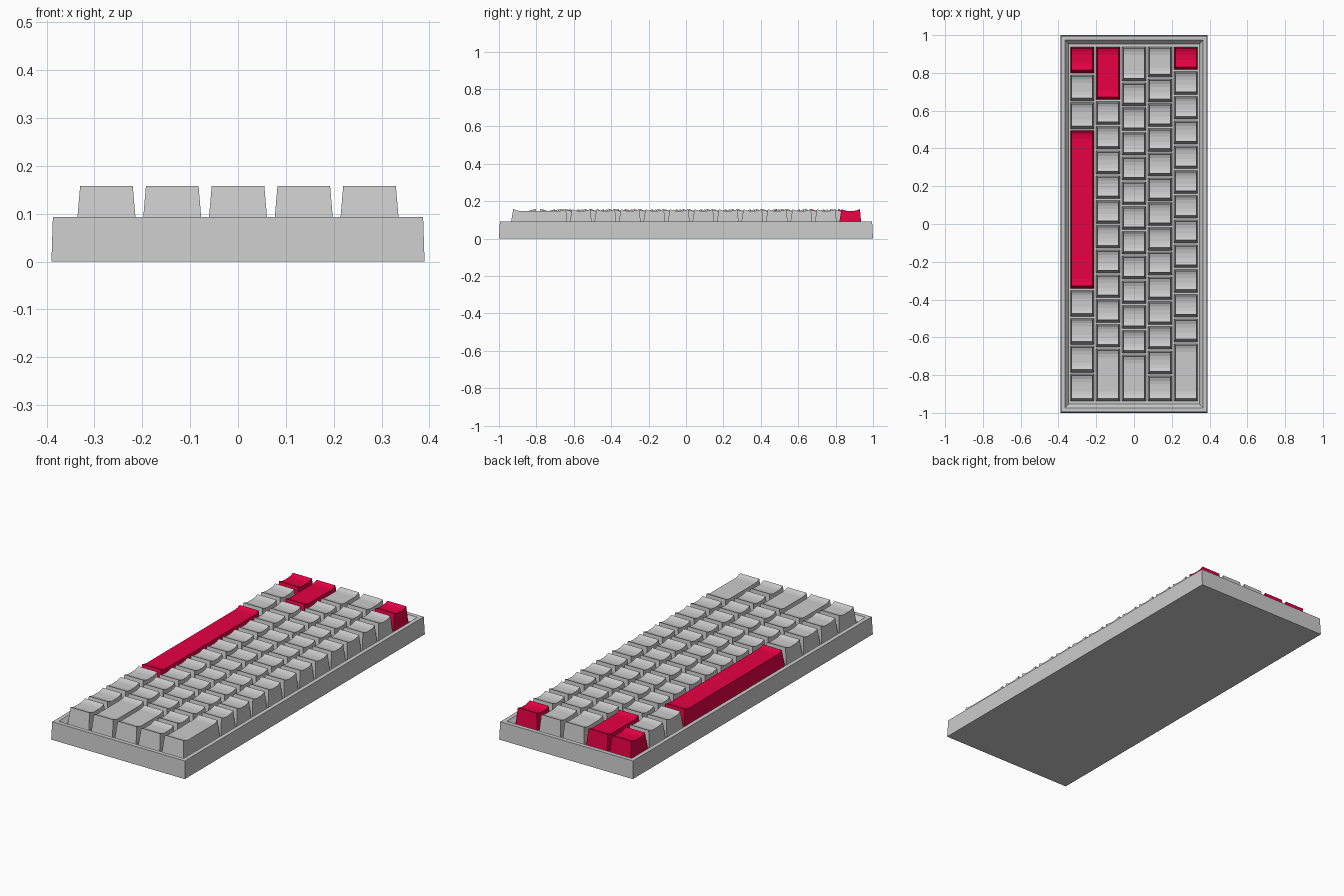
import bpy, bmesh

if "Cube" in bpy.data.objects:
    bpy.data.objects.remove(bpy.data.objects["Cube"])

PLATE_Z, RIM_Z, KEY_Z = 0.07, 0.093, 0.158
red = bpy.data.materials.new("red_keycap")
red.diffuse_color = (0.8, 0.0, 0.06, 1)
red.use_nodes = True
red.node_tree.nodes["Principled BSDF"].inputs["Base Color"].default_value = red.diffuse_color


def finish(name, bm, material=None):
    bmesh.ops.recalc_face_normals(bm, faces=bm.faces[:])
    mesh = bpy.data.meshes.new(name)
    bm.to_mesh(mesh)
    bm.free()
    obj = bpy.data.objects.new(name, mesh)
    bpy.context.collection.objects.link(obj)
    if material:
        mesh.materials.append(material)
    return obj


# Case: nested rectangles lofted from the base, over the rim, into the tray
def build_case():
    bm = bmesh.new()
    levels = [(0.39, 1.0, 0), (0.387, 0.995, RIM_Z),
              (0.365, 0.973, RIM_Z), (0.347, 0.953, PLATE_Z)]
    rings = []
    for hx, hy, z in levels:
        rings.append([bm.verts.new((sx * hx, sy * hy, z))
                      for sx, sy in ((-1, -1), (1, -1), (1, 1), (-1, 1))])
    for a, b in zip(rings, rings[1:]):
        for i in range(4):
            j = (i + 1) % 4
            bm.faces.new((a[i], a[j], b[j], b[i]))
    bm.faces.new(rings[0][::-1])
    bm.faces.new(rings[-1])
    finish("case", bm)


# Keycap: scooped side profile in y-z, narrowing in x towards the top
def build_key(name, x, y_hi, y_lo, material=None):
    bm = bmesh.new()
    top_hi, top_lo = y_hi - 0.013, y_lo + 0.019
    profile = [(y_lo + 0.005, PLATE_Z), (top_lo, KEY_Z),
               (top_lo + 0.018, KEY_Z - 0.007), (top_lo + 0.036, KEY_Z - 0.01),
               (top_hi - 0.036, KEY_Z - 0.01), (top_hi - 0.018, KEY_Z - 0.007),
               (top_hi, KEY_Z), (y_hi - 0.005, PLATE_Z)]
    sides = []
    for s in (-1, 1):
        sides.append([bm.verts.new((x + s * (0.0625 - 0.085 * (z - PLATE_Z)), y, z))
                      for y, z in profile])
    a, b = sides
    for i in range(len(a)):
        j = (i + 1) % len(a)
        bm.faces.new((a[i], a[j], b[j], b[i]))
    bm.faces.new(a)
    bm.faces.new(b[::-1])
    finish(name, bm, material)


build_case()

# Key rows, listed as key lengths from the +y end; the last key fills the row
U, M = 0.131, 0.148
rows = [
    ("bottom_row", [M, M, M, 0.845, M, M, M], {0, 3}),
    ("shift_row", [0.29] + [U] * 10, {0}),
    ("home_row", [0.191] + [U] * 11, set()),
    ("upper_row", [0.17] + [U] * 12, set()),
    ("number_row", [U] * 12, {0}),
]
END = 0.943
for r, (name, lengths, red_keys) in enumerate(rows):
    y = END
    for k, length in enumerate(lengths + [None]):
        y_lo = -END if length is None else y - length
        build_key(f"{name}_key_{k + 1}", (r - 2) * 0.1375, y, y_lo,
                  red if k in red_keys else None)
        y = y_lo
